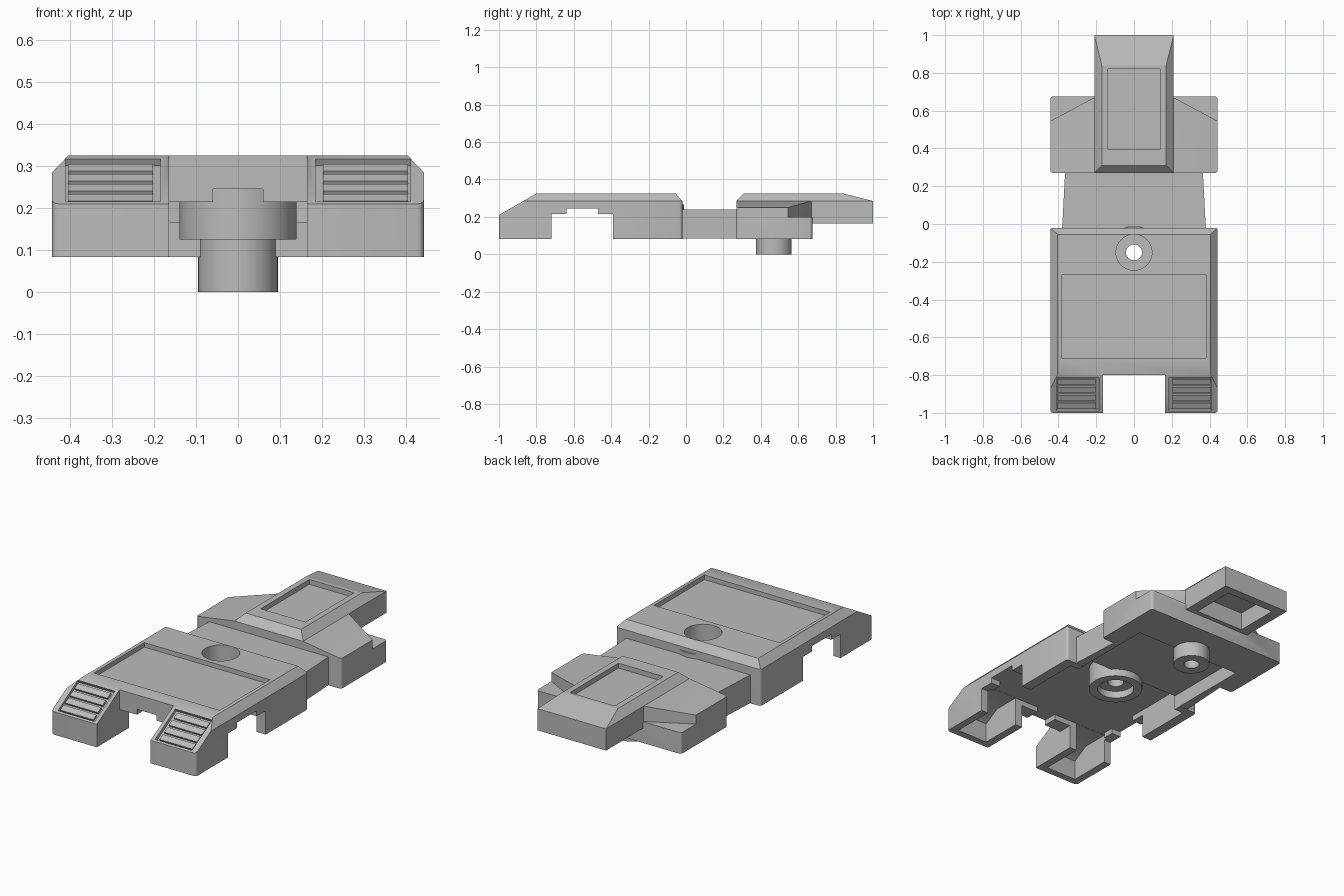
import bpy, bmesh, math
from mathutils import Matrix, Vector

cube = bpy.data.objects.get("Cube")
if cube:
    bpy.data.objects.remove(cube, do_unlink=True)

# Single material
gray = bpy.data.materials.new("plain gray")
gray.use_nodes = True
gray.diffuse_color = (0.5, 0.5, 0.5, 1)
bsdf = next(n for n in gray.node_tree.nodes if n.type == 'BSDF_PRINCIPLED')
bsdf.inputs["Base Color"].default_value = gray.diffuse_color


def make(name, bm, matrix=None):
    if matrix:
        bm.transform(matrix)
    bmesh.ops.recalc_face_normals(bm, faces=bm.faces)
    mesh = bpy.data.meshes.new(name)
    bm.to_mesh(mesh)
    bm.free()
    mesh.materials.append(gray)
    obj = bpy.data.objects.new(name, mesh)
    bpy.context.collection.objects.link(obj)
    return obj


def block(name, x, y, z, planes=(), rounding=0, matrix=None):
    """Box from ranges, with rounded uprights, trimmed by (point, normal) planes."""
    bm = bmesh.new()
    bmesh.ops.create_cube(bm, size=1)
    for v in bm.verts:
        v.co = [r[0] if c < 0 else r[1] for c, r in zip(v.co, (x, y, z))]
    if rounding:
        uprights = [e for e in bm.edges if abs(e.verts[0].co.z - e.verts[1].co.z) > 0.01]
        bmesh.ops.bevel(bm, geom=uprights, offset=rounding, segments=3,
                        profile=0.5, affect='EDGES')
    for point, normal in planes:
        cut = bmesh.ops.bisect_plane(bm, geom=bm.verts[:] + bm.edges[:] + bm.faces[:],
                                     dist=1e-5, plane_co=point,
                                     plane_no=Vector(normal).normalized(), clear_outer=True)
        rim = [g for g in cut["geom_cut"] if isinstance(g, bmesh.types.BMEdge)]
        bmesh.ops.holes_fill(bm, edges=rim, sides=0)
    return make(name, bm, matrix)


def cylinder(name, y, radius, z):
    bm = bmesh.new()
    bmesh.ops.create_cone(bm, cap_ends=True, segments=48, radius1=radius, radius2=radius,
                          depth=z[1] - z[0])
    return make(name, bm, Matrix.Translation((0, y, sum(z) / 2)))


def carve(obj, *cutters):
    """Subtract the cutters, then remove them."""
    for c in cutters:
        c.hide_render = True
        mod = obj.modifiers.new("cut", 'BOOLEAN')
        mod.operation, mod.solver, mod.object = 'DIFFERENCE', 'EXACT', c
    graph = bpy.context.evaluated_depsgraph_get()
    obj.data = bpy.data.meshes.new_from_object(obj.evaluated_get(graph))
    obj.modifiers.clear()
    for c in cutters:
        bpy.data.objects.remove(c, do_unlink=True)


def both(point, normal):
    """A trimming plane and its mirror image."""
    return [((s * point[0],) + point[1:], (s * normal[0],) + normal[1:]) for s in (1, -1)]


def side(s, a, b):
    return tuple(sorted((s * a, s * b)))


LOW = -0.2
HALF = 0.443
SLOPE = (0, -0.115, 0.2)
slope_frame = Matrix.Translation((0, -0.9, 0.2675)) @ Matrix.Rotation(math.atan2(0.115, 0.2), 4, 'X')

# Front body with chamfered rim and sloping nose
body = block("front_body", (-HALF, HALF), (-1, -0.02), (0.083, 0.325),
             both((HALF, 0, 0.285), (0.04, 0, 0.038))
             + [((0, -0.02, 0.285), (0, 0.04, 0.035)), ((0, -0.8, 0.325), SLOPE)], 0.015)
cuts = [
    block("leg_gap", (-0.165, 0.165), (-1.1, -0.8), (LOW, 0.5)),
    block("front_lip_cut", (-0.165, 0.165), (-0.85, -0.7), (LOW, 0.215)),
    block("front_notch", (-0.06, 0.06), (-0.85, -0.7), (LOW, 0.245)),
    block("hollow", (-0.385, 0.385), (-0.72, -0.06), (LOW, 0.245)),
    block("rear_opening", (-0.33, 0.33), (-0.1, 0.05), (LOW, 0.165)),
    block("side_cutout", (-0.6, 0.6), (-0.72, -0.39), (LOW, 0.215)),
    block("side_notch", (-0.6, 0.6), (-0.64, -0.47), (LOW, 0.245)),
    block("top_recess", (-0.385, 0.385), (-0.71, -0.27), (0.3, 0.5)),
    cylinder("socket_cut", -0.15, 0.095, (LOW, 0.5)),
]
for s in (-1, 1):
    cuts.append(block("leg_hollow", side(s, 0.21, 0.4), (-0.96, -0.7), (LOW, 0.244),
                      [((0, -0.8, 0.285), SLOPE)]))
    cuts.append(block("vent_recess", side(s, 0.185, 0.411), (-0.103, 0.1), (-0.018, 0.1),
                      matrix=slope_frame))
carve(body, *cuts)

# Vent slats on both legs
for s, word in ((-1, "right"), (1, "left")):
    for i in range(4):
        start = -0.093 + i * 0.048
        block(f"{word}_vent_slat_{i + 1}", side(s, 0.203, 0.405), (start, start + 0.034),
              (-0.022, -0.005), matrix=slope_frame)

# Screw socket under the round hole
socket = cylinder("screw_socket", -0.15, 0.14, (0.125, 0.265))
carve(socket,
      cylinder("top_bore", -0.15, 0.095, (0.22, 0.5)),
      cylinder("through_hole", -0.15, 0.042, (LOW, 0.5)),
      cylinder("bottom_bore", -0.15, 0.095, (LOW, 0.165)))

# Tapered neck
neck = block("neck", (-0.4, 0.4), (-0.03, 0.28), (0.084, 0.24),
             both((0.38, -0.02, 0), (0.29, 0.015, 0)))
carve(neck, block("neck_hollow", (-0.33, 0.33), (-0.1, 0.4), (LOW, 0.165)))

# Rear wings with sloping tops and diagonal rear steps
wings = block("rear_wings", (-HALF, HALF), (0.27, 0.675), (0.083, 0.285),
              both((0.21, 0, 0.285), (0.035, 0, 0.233)), 0.015)
steps = [block("wing_step", side(s, 0.2, 0.6), (0.5, 0.8), (0.2, 0.5),
               [((s * 0.21, 0.67, 0), (-s * 0.125, -0.233, 0))]) for s in (-1, 1)]
carve(wings, block("wing_hollow", (-0.33, 0.33), (0.2, 0.44), (LOW, 0.165)), *steps)

# Raised rear deck that overhangs the back
deck = block("rear_deck", (-0.21, 0.21), (0.27, 1), (0.165, 0.325),
             both((0.21, 0, 0.285), (1, 0, 1))
             + [((0, 0.27, 0.285), (0, -1, 1)), ((0, 1, 0.285), (0, 0.04, 0.16))])
carve(deck,
      block("deck_recess", (-0.137, 0.137), (0.395, 0.82), (0.298, 0.5)),
      block("deck_hollow", (-0.15, 0.15), (0.7, 0.95), (LOW, 0.265)))

# Mounting peg
peg = cylinder("mounting_peg", 0.47, 0.095, (0, 0.18))
carve(peg, cylinder("peg_hole", 0.47, 0.04, (LOW, 0.07)))

# Smooth the round parts, keep hard edges
bpy.ops.object.select_all(action='DESELECT')
for obj in (body, socket, wings, peg):
    obj.select_set(True)
bpy.context.view_layer.objects.active = body
bpy.ops.object.shade_smooth_by_angle(angle=math.radians(32))
